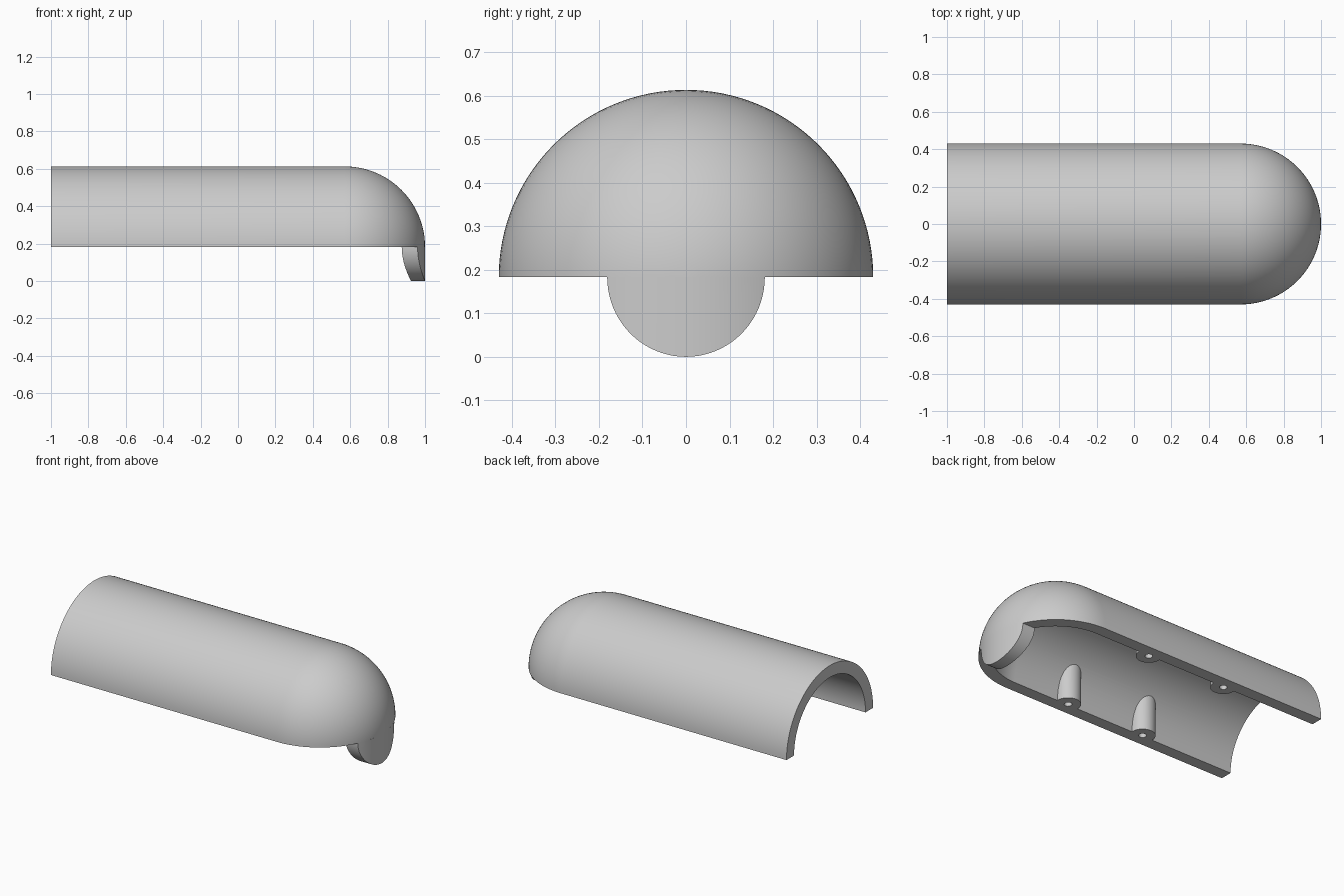
import bpy, bmesh
from math import pi, sin, cos, sqrt
from mathutils import Matrix

RIM = 0.183            # height of the shell's lower rim
R_OUT, R_IN = 0.43, 0.355
DOME_X = 0.57          # centre of the rounded end
LIP_R = 0.181

old = bpy.data.objects.get("Cube")
if old:
    bpy.data.objects.remove(old, do_unlink=True)

grey = bpy.data.materials.new("plain_grey")
grey.use_nodes = True
grey.diffuse_color = (0.6, 0.6, 0.6, 1)
grey.node_tree.nodes["Principled BSDF"].inputs["Base Color"].default_value = (0.6, 0.6, 0.6, 1)


def make_object(name, bm):
    bmesh.ops.recalc_face_normals(bm, faces=bm.faces)
    mesh = bpy.data.meshes.new(name)
    bm.to_mesh(mesh)
    bm.free()
    mesh.materials.append(grey)
    obj = bpy.data.objects.new(name, mesh)
    bpy.context.collection.objects.link(obj)
    return obj


def activate(obj):
    bpy.ops.object.select_all(action='DESELECT')
    obj.select_set(True)
    bpy.context.view_layer.objects.active = obj


def combine(target, tool, operation):
    """Apply a boolean and discard the tool object."""
    mod = target.modifiers.new(operation.lower(), 'BOOLEAN')
    mod.operation, mod.solver, mod.object = operation, 'EXACT', tool
    activate(target)
    bpy.ops.object.modifier_apply(modifier=mod.name)
    bpy.data.objects.remove(tool, do_unlink=True)


def cylinder(radius, bottom, top, x, y, sides):
    bm = bmesh.new()
    bmesh.ops.create_cone(bm, cap_ends=True, segments=sides, radius1=radius, radius2=radius,
                          depth=top - bottom,
                          matrix=Matrix.Translation((x, y, (top + bottom) / 2)))
    return bm


# Half-round shell: wall profile with a domed end, swept half a turn about its long axis
ARC, TURN = 24, 64
outer = [(-1, R_OUT)] + [(DOME_X + R_OUT * sin(a), R_OUT * cos(a))
                         for a in (i * pi / 2 / ARC for i in range(ARC + 1))]
inner = [(-1, R_IN)] + [(DOME_X + R_IN * sin(a), R_IN * cos(a))
                        for a in (i * pi / 2 / ARC for i in range(ARC + 1))]
bm = bmesh.new()
rings = []
for i in range(TURN + 1):
    t = pi * i / TURN
    rings.append([bm.verts.new((x, r * cos(t), RIM + r * sin(t)))
                  for x, r in outer + inner[::-1]])
n = len(rings[0])
pole = len(outer) - 1
for a, b in zip(rings, rings[1:]):
    for j in range(n):
        if j != pole:
            k = (j + 1) % n
            bm.faces.new((a[j], a[k], b[k], b[j]))
bm.faces.new(rings[0])
bm.faces.new(rings[-1])
bmesh.ops.remove_doubles(bm, verts=bm.verts, dist=1e-5)
shell = make_object("shell", bm)

# Screw bosses that run up from the rim and fade into the inside wall
boss_spots = [(x, y) for x in (-0.356, 0.186) for y in (-0.35, 0.35)]
for x, y in boss_spots:
    bm = cylinder(0.073, RIM, RIM + 0.3, x, y, 32)
    for v in bm.verts:
        if v.co.z > RIM + 0.1:
            v.co.z = RIM + sqrt(max(0.05 ** 2, 0.39 ** 2 - v.co.y ** 2))
    bmesh.ops.triangulate(bm, faces=[f for f in bm.faces if len(f.verts) > 4])
    combine(shell, make_object("boss", bm), 'UNION')

# Blind screw holes in the bosses
for x, y in boss_spots:
    hole = make_object("screw_hole", cylinder(0.022, RIM - 0.05, RIM + 0.12, x, y, 20))
    combine(shell, hole, 'DIFFERENCE')

# Half-disc lip below the domed end, curved like the wall
bm = bmesh.new()
STEPS = 40
columns = []
for i in range(STEPS + 1):
    t = pi * i / STEPS
    y, low = LIP_R * cos(t), RIM * (1 - sin(t))
    columns.append([bm.verts.new((DOME_X + sqrt(r * r - y * y), y, z))
                    for r, z in ((R_OUT, RIM), (R_OUT, low), (R_IN, low), (R_IN, RIM))])
for a, b in zip(columns, columns[1:]):
    for j in range(4):
        k = (j + 1) % 4
        bm.faces.new((a[j], a[k], b[k], b[j]))
bmesh.ops.remove_doubles(bm, verts=bm.verts, dist=1e-5)
bmesh.ops.dissolve_degenerate(bm, edges=bm.edges, dist=1e-6)
lip = make_object("end_lip", bm)

for obj in (shell, lip):
    activate(obj)
    bpy.ops.object.shade_smooth_by_angle(angle=pi / 6)
